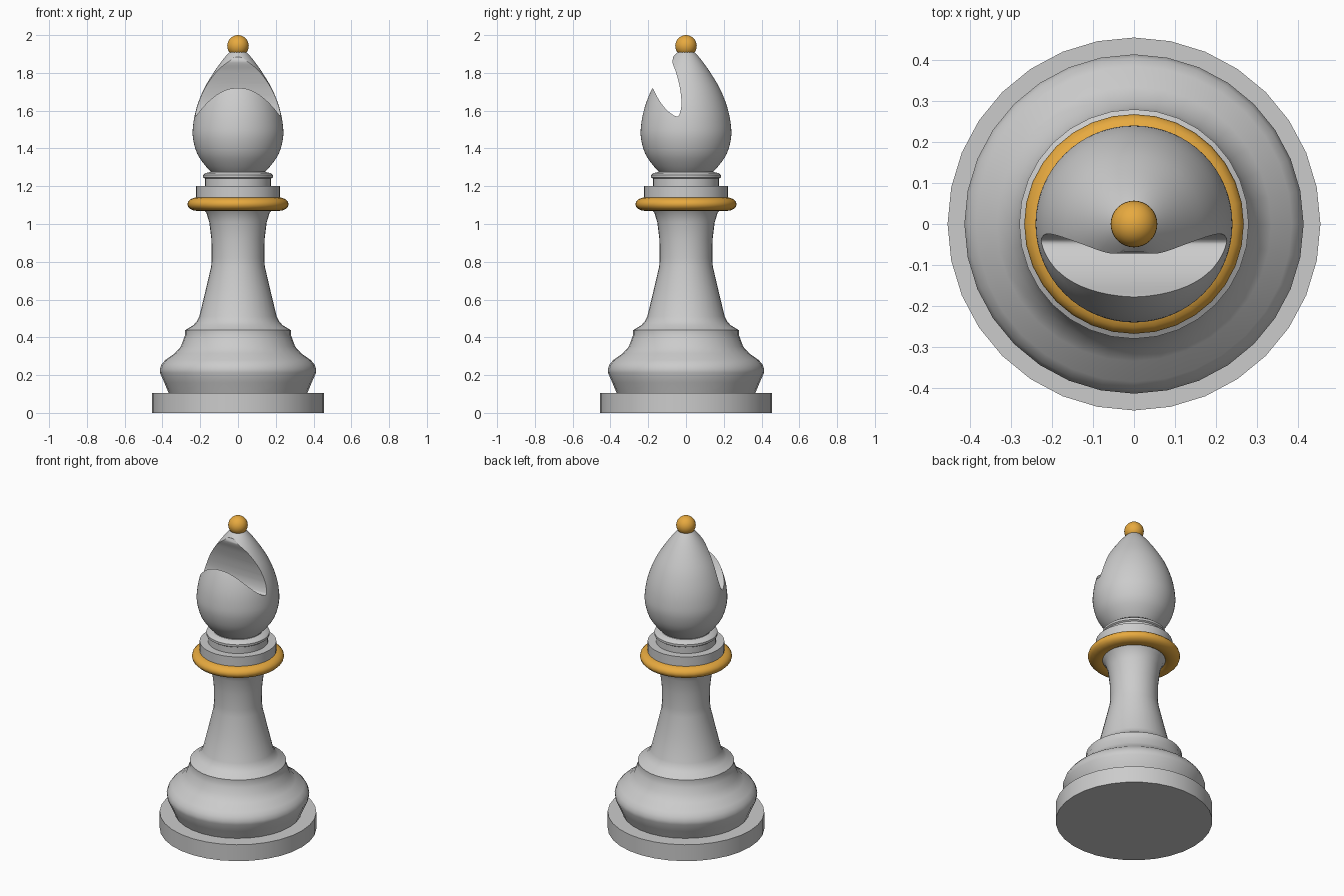
import bpy, bmesh, math

if "Cube" in bpy.data.objects:
    bpy.data.objects.remove(bpy.data.objects["Cube"])

SEG = 32


def finish(name, bm, color=None, angle=35):
    bmesh.ops.recalc_face_normals(bm, faces=bm.faces)
    me = bpy.data.meshes.new(name)
    bm.to_mesh(me)
    bm.free()
    ob = bpy.data.objects.new(name, me)
    bpy.context.collection.objects.link(ob)
    if color:
        me.materials.append(color)
    smooth(ob, angle)
    return ob


def smooth(ob, angle):
    bpy.ops.object.select_all(action='DESELECT')
    ob.select_set(True)
    bpy.context.view_layer.objects.active = ob
    bpy.ops.object.shade_smooth_by_angle(angle=math.radians(angle))


def lathe(name, profile, color=None, closed=False, seg=SEG, angle=35):
    """Revolve (radius, z) points about z; open profiles get end caps."""
    bm = bmesh.new()
    rings = [[bm.verts.new((r * math.cos(2 * math.pi * i / seg),
                            r * math.sin(2 * math.pi * i / seg), z))
              for i in range(seg)] for r, z in profile]
    pairs = list(zip(rings, rings[1:]))
    if closed:
        pairs.append((rings[-1], rings[0]))
    else:
        bm.faces.new(rings[0])
        bm.faces.new(rings[-1])
    for a, b in pairs:
        for i in range(seg):
            j = (i + 1) % seg
            bm.faces.new((a[i], a[j], b[j], b[i]))
    return finish(name, bm, color, angle)


def spline(pts, n=4):
    """Catmull-Rom curve through 2D points."""
    out = []
    p = [pts[0]] + pts + [pts[-1]]
    for a, b, c, d in zip(p, p[1:], p[2:], p[3:]):
        for k in range(n):
            t = k / n
            out.append(tuple(0.5 * (2 * q + (r - o) * t + (2 * o - 5 * q + 4 * r - s) * t * t
                                    + (3 * q - o - 3 * r + s) * t ** 3)
                             for o, q, r, s in zip(a, b, c, d)))
    return out + [pts[-1]]


gold = bpy.data.materials.new("gold")
gold.diffuse_color = (0.8, 0.4, 0.05, 1)
gold.use_nodes = True
gold.node_tree.nodes["Principled BSDF"].inputs["Base Color"].default_value = gold.diffuse_color

# Foot disc
lathe("base_disc", [(0.455, 0), (0.455, 0.105), (0.36, 0.105)])

# Bulging lower body, ledge and tapering stem
lathe("body", [(0.365, 0.10), (0.39, 0.16), (0.413, 0.212), (0.414, 0.232), (0.405, 0.256),
               (0.385, 0.28), (0.335, 0.315), (0.302, 0.352), (0.287, 0.395), (0.28, 0.412),
               (0.28, 0.438), (0.235, 0.465), (0.218, 0.485), (0.205, 0.51), (0.17, 0.655),
               (0.142, 0.775), (0.139, 0.82), (0.141, 0.92), (0.152, 1.01),
               (0.168, 1.06), (0.19, 1.085)], angle=40)

# Gold collar ring
lathe("collar_ring", [(0.215 + 0.053 * math.cos(2 * math.pi * k / 16),
                       1.105 + 0.036 * math.sin(2 * math.pi * k / 16)) for k in range(16)],
      gold, closed=True, angle=60)

# Stepped neck collars
lathe("neck_collar", [(0.19, 1.08), (0.223, 1.12), (0.223, 1.2), (0.175, 1.2), (0.175, 1.24),
                      (0.184, 1.246), (0.184, 1.26), (0.172, 1.27), (0.145, 1.275), (0.14, 1.29)])

# Egg-shaped head
head = lathe("head", spline([(0.13, 1.265), (0.17, 1.305), (0.215, 1.37), (0.238, 1.45),
                             (0.238, 1.52), (0.221, 1.61), (0.183, 1.71), (0.13, 1.80),
                             (0.08, 1.87), (0.04, 1.915), (0.02, 1.93)], 3), seg=64)

# Curved notch cut across the front of the head
notch = [(-0.40, 2.0), (-0.174, 1.715)] + spline(
    [(-0.174, 1.715), (-0.14, 1.652), (-0.10, 1.602), (-0.058, 1.572), (-0.036, 1.577),
     (-0.024, 1.635), (-0.032, 1.72), (-0.052, 1.80), (-0.072, 1.855), (-0.068, 1.885),
     (-0.09, 1.91)])[1:]
bm = bmesh.new()
face = bm.faces.new([bm.verts.new((-0.4, y, z)) for y, z in notch])
ext = bmesh.ops.extrude_face_region(bm, geom=[face])
bmesh.ops.translate(bm, vec=(0.8, 0, 0),
                    verts=[v for v in ext["geom"] if isinstance(v, bmesh.types.BMVert)])
cutter = finish("notch_cutter", bm)
cutter.hide_render = True
mod = head.modifiers.new("notch", 'BOOLEAN')
mod.operation = 'DIFFERENCE'
mod.solver = 'EXACT'
mod.object = cutter
bpy.context.view_layer.objects.active = head
bpy.ops.object.modifier_apply(modifier=mod.name)
bpy.data.objects.remove(cutter)
smooth(head, 35)

# Gold finial ball
bm = bmesh.new()
bmesh.ops.create_uvsphere(bm, u_segments=32, v_segments=16, radius=0.057)
bmesh.ops.translate(bm, vec=(0, 0, 1.943), verts=bm.verts)
finish("finial_ball", bm, gold)
